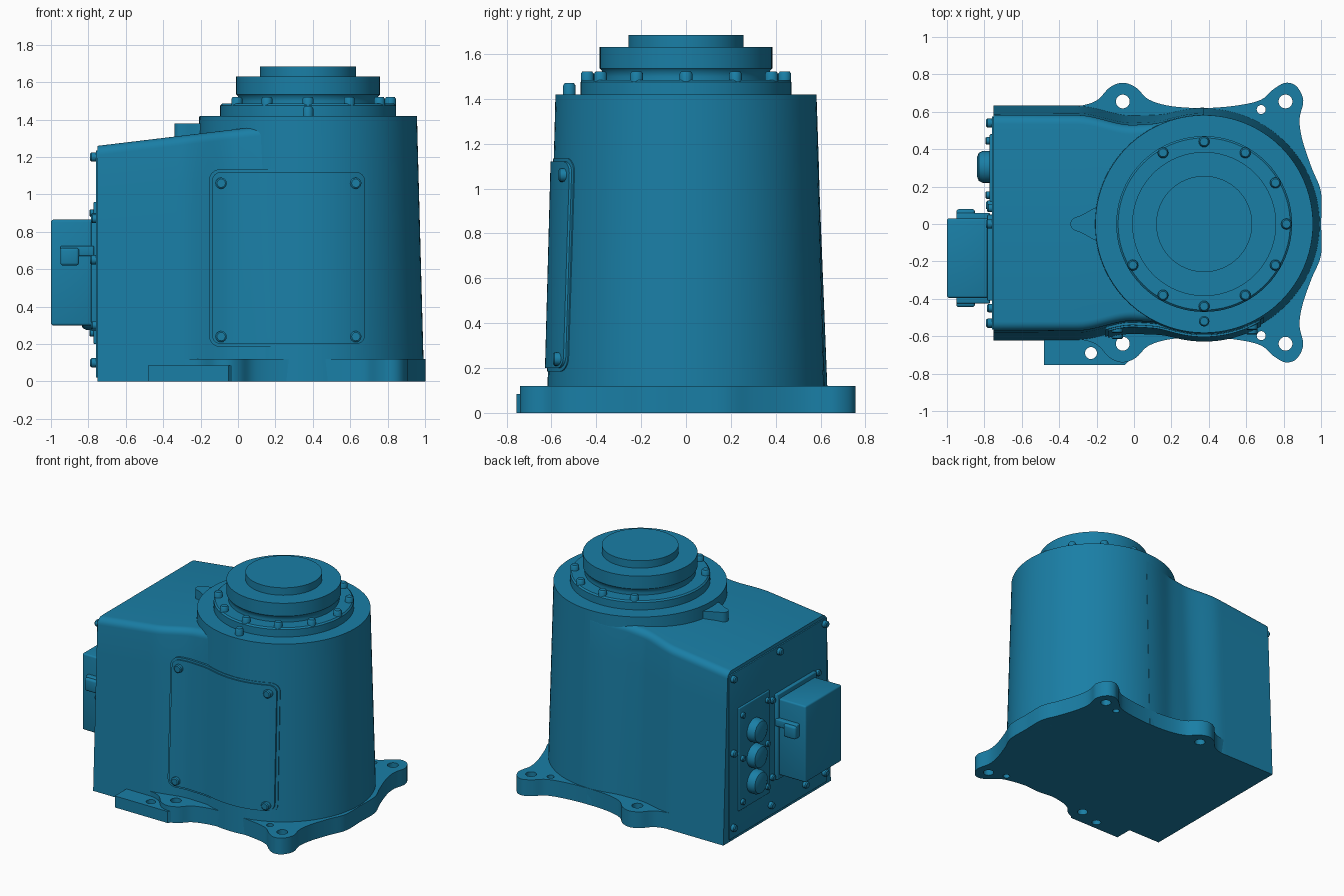
import bpy, bmesh
from math import pi, cos, sin, sqrt
from mathutils import Matrix, Vector

if "Cube" in bpy.data.objects:
    bpy.data.objects.remove(bpy.data.objects["Cube"])

CX = 0.375  # tower axis
paint = bpy.data.materials.new("blue_paint")
paint.diffuse_color = (0.01, 0.21, 0.38, 1)
paint.use_nodes = True
paint.node_tree.nodes["Principled BSDF"].inputs["Base Color"].default_value = paint.diffuse_color


def add(name, bm):
    bmesh.ops.remove_doubles(bm, verts=bm.verts, dist=0.0003)
    bmesh.ops.recalc_face_normals(bm, faces=bm.faces)
    me = bpy.data.meshes.new(name)
    bm.to_mesh(me)
    bm.free()
    ob = bpy.data.objects.new(name, me)
    bpy.context.collection.objects.link(ob)
    return ob


def loft(bm, rings, closed=True):
    vs = [[bm.verts.new(p) for p in r] for r in rings]
    n = len(rings[0])
    for a, b in zip(vs, vs[1:]):
        for i in range(n if closed else n - 1):
            j = (i + 1) % n
            bm.faces.new((a[i], a[j], b[j], b[i]))
    return vs


def lathe(name, prof, at=(0, 0, 0), axis='Z', seg=24):
    """Revolve (radius, height) points; the height runs along +z, -x or -y."""
    bm = bmesh.new()
    vs = loft(bm, [[(r * cos(2 * pi * i / seg), r * sin(2 * pi * i / seg), h)
                    for i in range(seg)] for r, h in prof])
    bm.faces.new(vs[0])
    bm.faces.new(vs[-1])
    rot = {'Z': Matrix(), 'X': Matrix.Rotation(-pi / 2, 4, 'Y'),
           'Y': Matrix.Rotation(pi / 2, 4, 'X')}[axis]
    bm.transform(Matrix.Translation(at) @ rot)
    return add(name, bm)


def bolt(name, at, axis, r=0.025, h=0.03):
    return lathe(name, [(r, -0.02), (r, h * 0.75), (r * 0.75, h)], at, axis, 16)


def block(name, lo, hi, bevel=0.0):
    lo, hi = Vector(lo), Vector(hi)
    bm = bmesh.new()
    bmesh.ops.create_cube(bm, size=1)
    bm.transform(Matrix.Translation((lo + hi) / 2) @ Matrix.Diagonal((*(hi - lo), 1)))
    if bevel:
        bmesh.ops.bevel(bm, geom=bm.edges[:], offset=bevel, segments=3,
                        profile=0.5, affect='EDGES')
    return add(name, bm)


def smooth_line(pts, n=5):
    out = []
    P = [pts[0]] + pts + [pts[-1]]
    for i in range(1, len(P) - 2):
        a, b, c, d = (Vector(p) for p in P[i - 1:i + 3])
        for k in range(n):
            t = k / n
            out.append(0.5 * (2 * b + (c - a) * t + (2 * a - 5 * b + 4 * c - d) * t * t
                              + (3 * b - a - 3 * c + d) * t ** 3))
    return out + [Vector(pts[-1])]


def plate(name, outline, holes, z0, z1):
    """Flat outline with round holes, extruded from z0 to z1."""
    cu = bpy.data.curves.new(name, 'CURVE')
    cu.dimensions, cu.fill_mode, cu.extrude = '2D', 'BOTH', (z1 - z0) / 2
    loops = [outline] + [[(x + r * cos(pi * i / 12), y + r * sin(pi * i / 12))
                          for i in range(24)] for x, y, r in holes]
    for lp in loops:
        s = cu.splines.new('POLY')
        s.points.add(len(lp) - 1)
        for p, q in zip(s.points, lp):
            p.co = (q[0], q[1], 0, 1)
        s.use_cyclic_u = True
    tmp = bpy.data.objects.new(name + "_curve", cu)
    bpy.context.collection.objects.link(tmp)
    me = bpy.data.meshes.new_from_object(
        tmp.evaluated_get(bpy.context.evaluated_depsgraph_get()))
    bm = bmesh.new()
    bm.from_mesh(me)
    bm.transform(Matrix.Translation((0, 0, (z0 + z1) / 2)))
    bpy.data.objects.remove(tmp)
    return add(name, bm)


def step(a, b, x):
    t = min(1, max(0, (x - a) / (b - a)))
    return t * t * (3 - 2 * t)


def half_width(x, z):
    """Half depth of the casting: box wall, narrowed neck, blended into tower."""
    neck = 0.632 - 0.055 * step(-0.3, 0, x) - 0.04 * z
    r = 0.62 - 0.027 * z
    cyl = sqrt(max(0, r * r - (x - CX) ** 2))
    if x > CX:
        return cyl
    k = 0.04 * (1 - step(0, 0.3, x))
    return (neck + cyl + sqrt((neck - cyl) ** 2 + k * k)) / 2


# Tapered round tower
lathe("tower", [(0.62, 0), (0.586, 1.26), (0.582, 1.42)], (CX, 0, 0), seg=96)

# Rear housing: y-z sections lofted along x into the tower
rings = []
for i in range(41):
    x = -0.75 + (CX + 0.75) * i / 40
    top = 1.26 + 0.12 * (x + 0.75)
    R = 0.05
    zs = [top * 0.96 * k / 6 for k in range(6)]
    half = [(half_width(x, z) - 0.004, z) for z in zs]
    w = half_width(x, top) - 0.004
    half += [(w - R + R * cos(a * pi / 12), top - R + R * sin(a * pi / 12)) for a in range(7)]
    rings.append([(x, y + 0.006, z) for y, z in half]
                 + [(x, -y + 0.006, z) for y, z in reversed(half)])
bm = bmesh.new()
vs = loft(bm, rings)
bm.faces.new(vs[0])
bm.faces.new(vs[-1])
add("rear_housing", bm)

# Foot flange with four bolt ears
ear = [(1.0, 0), (1.0, 0.17), (0.95, 0.3), (0.9, 0.45), (0.885, 0.56), (0.905, 0.66),
       (0.87, 0.735), (0.81, 0.755), (0.745, 0.72), (0.68, 0.665), (0.56, 0.635),
       (0.38, 0.62), (0.2, 0.63), (0.08, 0.665), (0.01, 0.73), (-0.06, 0.755),
       (-0.13, 0.73), (-0.2, 0.66), (-0.3, 0.63), (-0.45, 0.615), (-0.74, 0.6)]
back = smooth_line(ear)
front = [(p.x, -(p.y - 0.015 * step(0, 0.5, p.y))) for p in reversed(back[1:])]
hole = [(x, y, 0.037) for x in (-0.06, 0.81) for y in (0.655, -0.64)]
hole += [(0.68, 0.612, 0.024), (0.68, -0.597, 0.024)]
plate("foot_flange", [tuple(p) for p in back] + front, hole, 0, 0.12)
plate("front_foot_pad", [(-0.48, -0.755), (-0.05, -0.755), (0.0, -0.7), (0.0, -0.58), (-0.48, -0.58)],
      [(-0.06, -0.64, 0.037), (-0.23, -0.69, 0.032)], 0, 0.085)
block("side_foot_pad", (0.8, -0.17, 0), (1.0, 0.17, 0.09), 0.006)

# Top bearing ring, rotating head and output flange
lathe("bearing_ring", [(0.47, 1.4), (0.47, 1.475), (0.46, 1.485), (0.36, 1.485)], (CX, 0, 0), seg=80)
lathe("rotating_head", [(0.375, 1.47), (0.37, 1.5), (0.375, 1.525), (0.385, 1.535),
                        (0.385, 1.63)], (CX, 0, 0), seg=80)
lathe("output_flange", [(0.257, 1.6), (0.257, 1.685)], (CX, 0, 0), seg=64)
for i in range(12):
    if i not in (5, 6):
        a = i * pi / 6
        bolt("ring_bolt", (CX + 0.44 * cos(a), 0.44 * sin(a), 1.48), 'Z', 0.029, 0.042)
bolt("vent_plug", (CX, -0.52, 1.42), 'Z', 0.028, 0.05)

# Nose lug between tower and housing roof
lug = smooth_line([(-0.1, 0.12), (-0.2, 0.09), (-0.28, 0.048), (-0.325, 0.03), (-0.34, 0),
                   (-0.325, -0.03), (-0.28, -0.048), (-0.2, -0.09), (-0.1, -0.12)])
plate("nose_lug", [tuple(p) for p in lug], [], 1.22, 1.38)


# Curved access cover on the front, following the casting
def cover(name, x0, x1, z0, z1, rad, lift):
    zs = [z0 + rad * (1 - cos(a * pi / 12)) for a in range(7)]
    zs = zs + [z0 + rad + (z1 - z0 - 2 * rad) * k / 8 for k in range(1, 8)] \
        + [z0 + z1 - z for z in reversed(zs)]
    outer, inner = [], []
    for z in zs:
        d = max(0, rad - min(z - z0, z1 - z))
        inset = rad - sqrt(max(0, rad * rad - d * d))
        xs = [x0 + inset + (x1 - x0 - 2 * inset) * k / 32 for k in range(33)]
        outer.append([(x, -half_width(x, z) - lift, z) for x in xs])
        inner.append([(x, -half_width(x, z) + 0.03, z) for x in reversed(xs)])
    b = bmesh.new()
    v = loft(b, [o + i for o, i in zip(outer, inner)])
    b.faces.new(v[0])
    b.faces.new(v[-1])
    add(name, b)


cover("cover_gasket", -0.155, 0.695, 0.185, 1.135, 0.06, 0.004)
cover("access_cover", -0.14, 0.68, 0.2, 1.12, 0.05, 0.014)
for x in (-0.09, 0.63):
    for z in (0.24, 1.06):
        bolt("cover_bolt", (x, -half_width(x, z) - 0.012, z), 'Y', 0.03, 0.022)

# Rear plate and its bolts
block("rear_plate", (-0.76, -0.565, 0.02), (-0.72, 0.575, 1.235), 0.004)
for y, z in [(y, z) for y in (-0.53, 0.54) for z in (0.1, 0.65, 1.2)] + \
        [(0, 1.2), (-0.3, 0.1), (0.1, 0.1)]:
    bolt("rear_bolt", (-0.76, y, z), 'X')

# Connector panel with three round sockets
block("connector_panel", (-0.772, 0.12, 0.2), (-0.74, 0.48, 0.96), 0.006)
for y in (0.155, 0.445):
    for z in (0.26, 0.58, 0.9):
        bolt("panel_bolt", (-0.772, y, z), 'X', 0.02, 0.022)
for z in (0.36, 0.55, 0.74):
    lathe("round_socket", [(0.085, 0), (0.085, 0.04), (0.075, 0.06), (0.05, 0.07)],
          (-0.77, 0.305, z), 'X', 28)

# Terminal box with side clamps
block("terminal_box_base", (-0.785, -0.41, 0.27), (-0.74, 0.05, 0.9), 0.006)
block("terminal_box", (-1.0, -0.395, 0.3), (-0.76, 0.03, 0.865), 0.012)
for s in (-1, 1):
    y = -0.1825 + s * 0.2125
    ends = sorted((y - s * 0.03, y + s * 0.03))
    block("clamp_arm", (-0.95, ends[0], 0.67), (-0.77, ends[1], 0.725), 0.008)
    ends = sorted((y - s * 0.03, y + s * 0.05))
    block("clamp_catch", (-0.95, ends[0], 0.62), (-0.85, ends[1], 0.715), 0.015)
for y in (-0.45, 0.085):
    for z in (0.3, 0.87):
        bolt("box_bolt", (-0.76, y, z), 'X', 0.022, 0.025)

# Paint and smooth shading
bpy.ops.object.select_all(action='DESELECT')
for ob in bpy.context.collection.objects:
    ob.data.materials.clear()
    ob.data.materials.append(paint)
    ob.select_set(True)
    bpy.context.view_layer.objects.active = ob
bpy.ops.object.shade_smooth_by_angle(angle=0.6)
